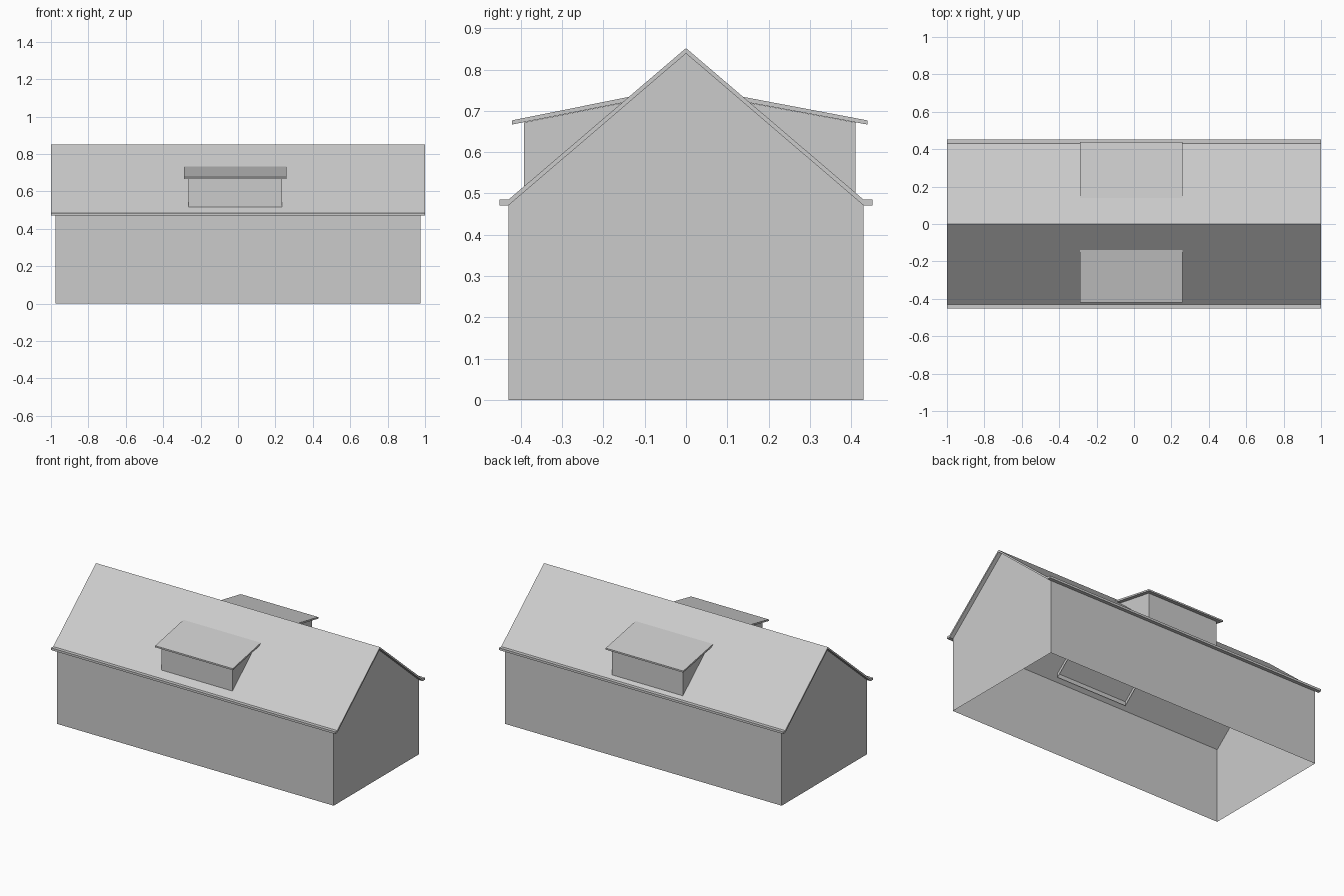
import bpy, bmesh

if "Cube" in bpy.data.objects:
    bpy.data.objects.remove(bpy.data.objects["Cube"])


def extrude_x(name, profile, x0, x1, open_edges=()):
    """Extrude a (y, z) outline along x; side faces in open_edges are left out."""
    bm = bmesh.new()
    a = [bm.verts.new((x0, y, z)) for y, z in profile]
    b = [bm.verts.new((x1, y, z)) for y, z in profile]
    n = len(profile)
    bm.faces.new(a)
    bm.faces.new(b[::-1])
    for i in range(n):
        if i not in open_edges:
            j = (i + 1) % n
            bm.faces.new((a[j], a[i], b[i], b[j]))
    bmesh.ops.recalc_face_normals(bm, faces=bm.faces[:])
    mesh = bpy.data.meshes.new(name)
    bm.to_mesh(mesh)
    bm.free()
    obj = bpy.data.objects.new(name, mesh)
    bpy.context.collection.objects.link(obj)
    return obj


# Hollow walls with gable ends, open at the bottom and under the roof
extrude_x("walls", [(-0.43, 0), (0.43, 0), (0.43, 0.471), (0, 0.839), (-0.43, 0.471)],
          -0.975, 0.975, open_edges=(0, 2, 3))

# Thin pitched roof with short flat eaves
right = [(0, 0.852), (0.43, 0.485), (0.452, 0.485), (0.452, 0.471), (0.43, 0.471), (0, 0.839)]
left = [(-y, z) for y, z in right[-2:0:-1]]
extrude_x("main_roof", right + left, -1, 1)

# Shed dormers on both slopes, walls reaching slightly below the roof
for label, side, shift in (("front", -1, 0.0), ("back", 1, 0.018)):
    walls = [(0.392 + shift, 0.672), (0.155, 0.719), (0.155, 0.682), (0.392 + shift, 0.477 - shift * 0.85)]
    extrude_x(label + "_dormer_walls", [(side * y, z) for y, z in walls],
              -0.265, 0.235, open_edges=(0, 1, 2))
    slab = [(0.421 + shift, 0.677), (0.138, 0.734), (0.152, 0.720), (0.421 + shift, 0.667)]
    extrude_x(label + "_dormer_roof", [(side * y, z) for y, z in slab], -0.288, 0.258)
